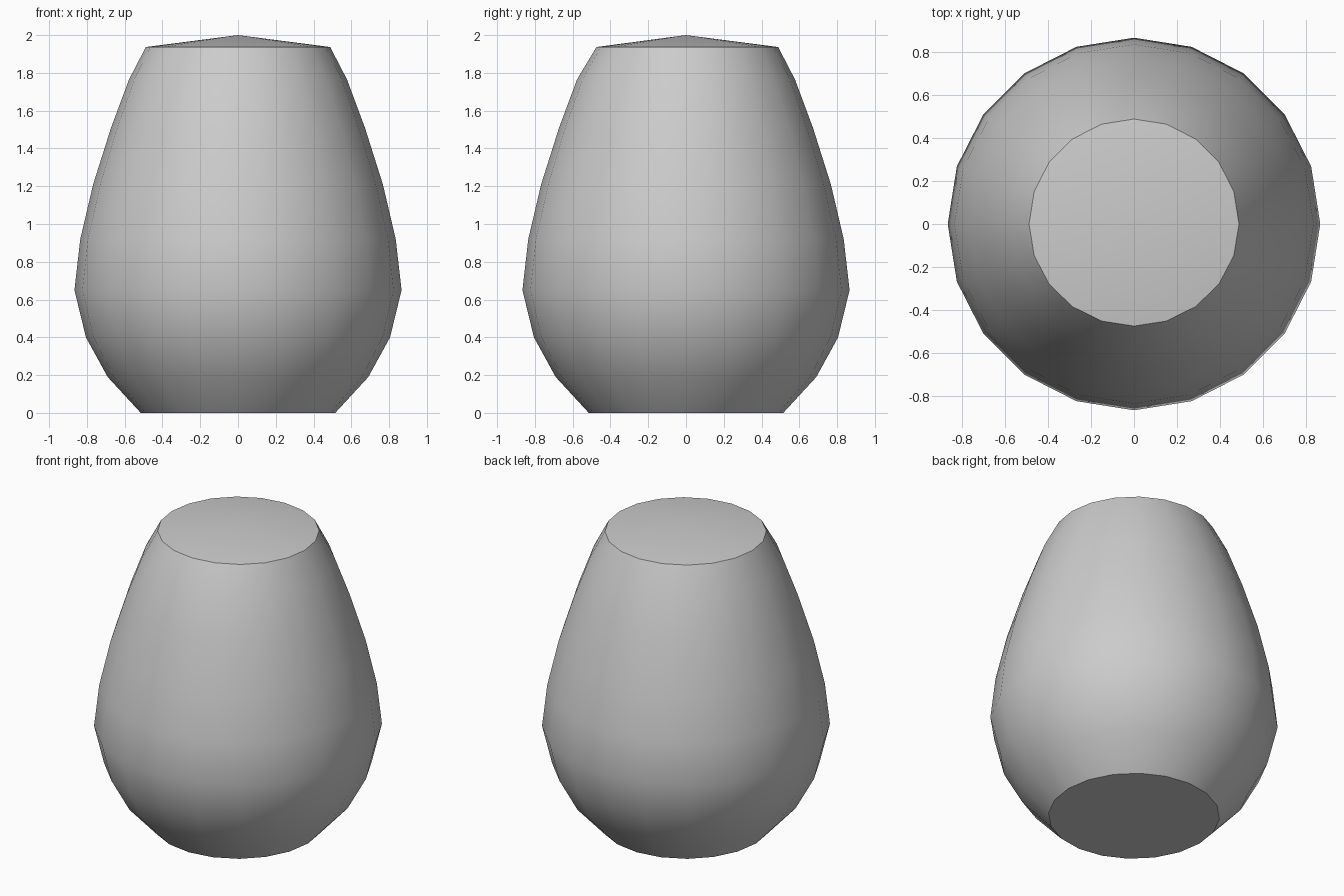
import bpy, bmesh, math

if "Cube" in bpy.data.objects:
    bpy.data.objects.remove(bpy.data.objects["Cube"])

SIDES = 20
# (radius, height) from the flat base up to the rim
PROFILE = [(0.515, 0.0), (0.69, 0.19), (0.805, 0.40), (0.866, 0.65), (0.835, 0.92),
           (0.767, 1.21), (0.672, 1.51), (0.577, 1.765), (0.488, 1.937)]

bm = bmesh.new()
rings = []
for i, (r, z) in enumerate(PROFILE):
    ring = []
    for k in range(SIDES):
        a = 2 * math.pi * k / SIDES
        y = r * math.sin(a)
        # rim is very slightly flattened at the front
        if i == len(PROFILE) - 1 and y < 0:
            y *= 0.972
        ring.append(bm.verts.new((r * math.cos(a), y, z)))
    rings.append(ring)

# barrel wall
for lo, hi in zip(rings, rings[1:]):
    for k in range(SIDES):
        n = (k + 1) % SIDES
        bm.faces.new((lo[k], lo[n], hi[n], hi[k]))

# flat base and shallow conical lid
bm.faces.new(rings[0][::-1])
apex = bm.verts.new((0, 0, 2.0))
for k in range(SIDES):
    bm.faces.new((rings[-1][k], rings[-1][(k + 1) % SIDES], apex))

mesh = bpy.data.meshes.new("rounded_body")
bm.to_mesh(mesh)
bm.free()
body = bpy.data.objects.new("rounded_body", mesh)
bpy.context.collection.objects.link(body)

# smooth wall with crisp rim and base
bpy.context.view_layer.objects.active = body
body.select_set(True)
bpy.ops.object.shade_smooth_by_angle(angle=math.radians(35))
